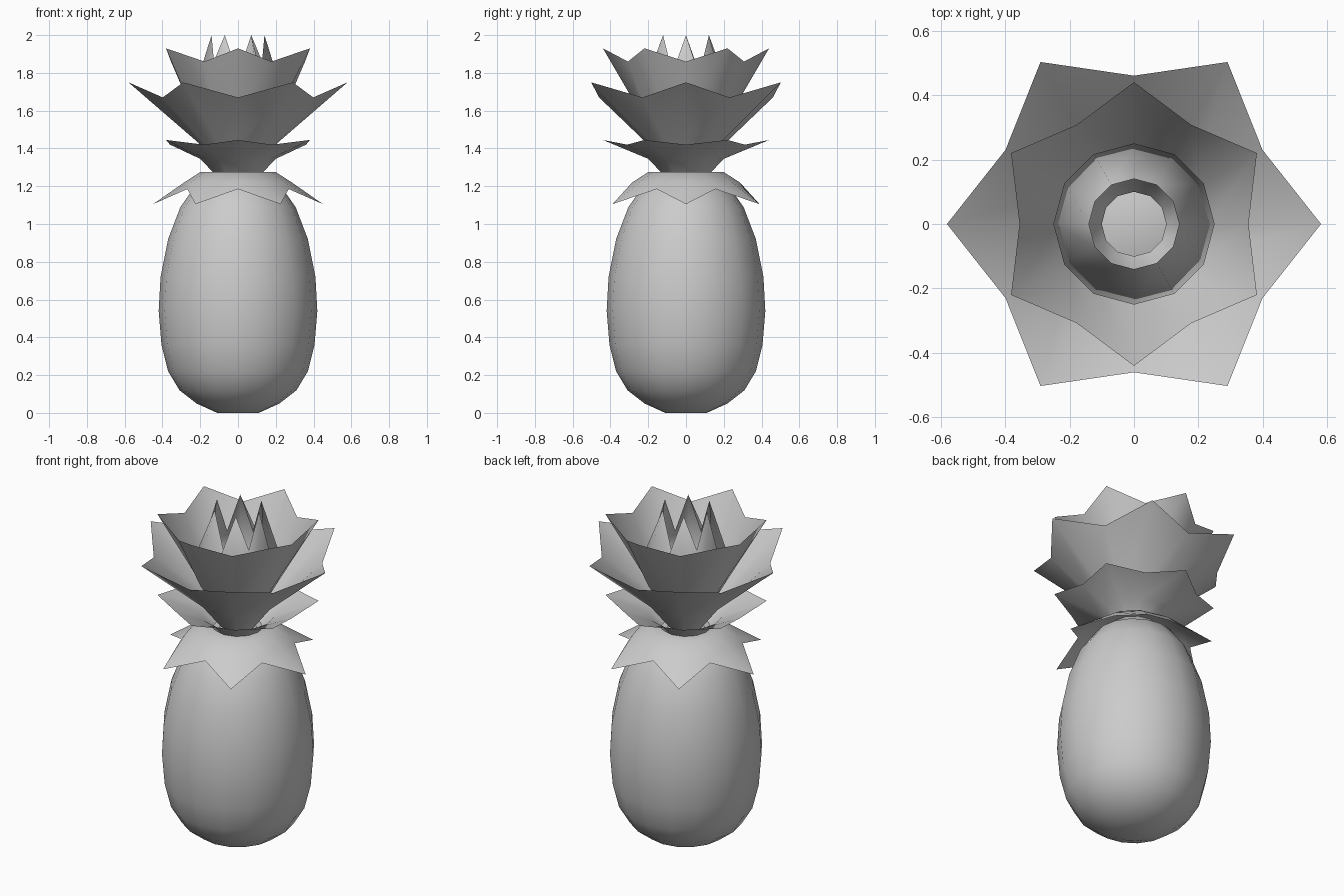
import bpy, bmesh
from math import sin, cos, pi

if "Cube" in bpy.data.objects:
    bpy.data.objects.remove(bpy.data.objects["Cube"])


def make_object(name, rings, cap_ends=False):
    """Skin a list of closed point rings into one smooth mesh."""
    bm = bmesh.new()
    rows = [[bm.verts.new(p) for p in ring] for ring in rings]
    n = len(rows[0])
    for a, b in zip(rows, rows[1:]):
        for i in range(n):
            j = (i + 1) % n
            bm.faces.new((a[i], a[j], b[j], b[i]))
    if cap_ends:
        bm.faces.new(rows[0][::-1])
        bm.faces.new(rows[-1])
    for f in bm.faces:
        f.smooth = True
    mesh = bpy.data.meshes.new(name)
    bm.to_mesh(mesh)
    bm.free()
    obj = bpy.data.objects.new(name, mesh)
    bpy.context.collection.objects.link(obj)
    return obj


def circle(r, z, n):
    return [(r * cos(2 * pi * i / n), r * sin(2 * pi * i / n), z) for i in range(n)]


def leaf_ring(name, rows, tip, valley, tips_on_even):
    """Six pointed leaves: round rows ending in an alternating zigzag rim."""
    rings = [circle(r, z, 12) for r, z in rows]
    rim = []
    for i in range(12):
        r, z = tip if (i % 2 == 0) == tips_on_even else valley
        a = pi * i / 6
        rim.append((r * cos(a), r * sin(a), z))
    make_object(name, rings + [rim])


# Fruit body
body = [(0.11, 0.0), (0.22, 0.05), (0.31, 0.12), (0.37, 0.22), (0.405, 0.36),
        (0.42, 0.54), (0.41, 0.72), (0.37, 0.92), (0.305, 1.09),
        (0.22, 1.21), (0.12, 1.265)]
make_object("fruit_body", [circle(r, z, 16) for r, z in body], cap_ends=True)

# Crown leaves, from the drooping collar up to the closed heart
leaf_ring("collar_leaves", [(0.10, 1.275), (0.20, 1.275), (0.285, 1.22)],
          (0.45, 1.105), (0.31, 1.185), True)
leaf_ring("lower_leaves", [(0.10, 1.24), (0.20, 1.345)],
          (0.44, 1.445), (0.36, 1.42), False)
leaf_ring("wide_leaves", [(0.10, 1.29), (0.21, 1.43)],
          (0.58, 1.75), (0.46, 1.67), True)
leaf_ring("upper_leaves", [(0.10, 1.34), (0.23, 1.57)],
          (0.44, 1.93), (0.355, 1.86), False)
leaf_ring("heart_leaves", [(0.10, 1.39), (0.25, 1.65)],
          (0.14, 2.0), (0.14, 1.79), True)
